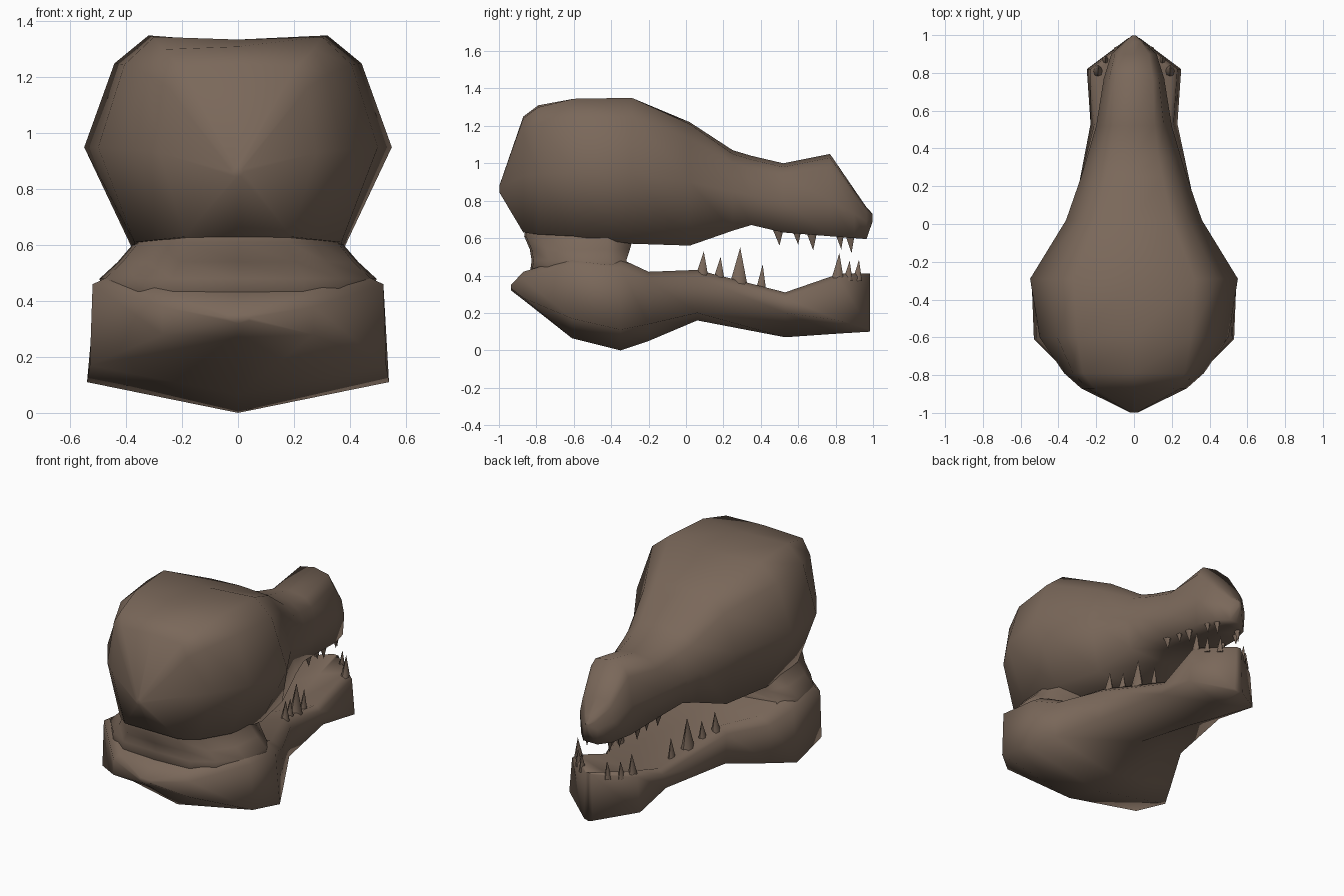
import bpy, bmesh, math

hide = bpy.data.materials.new("brown hide")
hide.diffuse_color = (0.195, 0.138, 0.102, 1)


def finish(bm, name, angle):
    bmesh.ops.recalc_face_normals(bm, faces=bm.faces)
    me = bpy.data.meshes.new(name)
    bm.to_mesh(me)
    bm.free()
    me.materials.append(hide)
    ob = bpy.data.objects.new(name, me)
    bpy.context.collection.objects.link(ob)
    bpy.ops.object.select_all(action='DESELECT')
    ob.select_set(True)
    bpy.context.view_layer.objects.active = ob
    bpy.ops.object.shade_smooth_by_angle(angle=math.radians(angle))
    return ob


def loft(name, sections, place, angle=100):
    """Skin mirrored half sections [(station, [(x, v), ...])]; place maps x, v, station to 3D."""
    bm = bmesh.new()
    rings = []
    for s, half in sections:
        pts = half + [(-x, v) for x, v in half[-2:0:-1]]
        rings.append([bm.verts.new(place(x, v, s)) for x, v in pts])
    n = len(rings[0])
    for a, b in zip(rings, rings[1:]):
        for i in range(n):
            j = (i + 1) % n
            bm.faces.new((a[i], a[j], b[j], b[i]))
    bm.faces.new(rings[0])
    bm.faces.new(rings[-1])
    return finish(bm, name, angle)


def along_y(x, v, s):
    return (x, s, v)


def along_z(x, v, s):
    return (x, v, s)


# upper skull: y, centre top, crest x/z, widest x/z, lower edge x/z
skull = [
    (-0.998, 0.88, 0.01, 0.875, 0.02, 0.86, 0.01, 0.845),
    (-0.87, 1.25, 0.21, 1.24, 0.28, 0.93, 0.19, 0.63),
    (-0.79, 1.31, 0.27, 1.30, 0.37, 0.94, 0.28, 0.62),
    (-0.60, 1.335, 0.30, 1.345, 0.50, 0.95, 0.37, 0.61),
    (-0.29, 1.325, 0.32, 1.35, 0.55, 0.95, 0.37, 0.57),
    (0.02, 1.22, 0.20, 1.21, 0.36, 0.90, 0.30, 0.56),
    (0.25, 1.07, 0.15, 1.05, 0.28, 0.85, 0.24, 0.64),
    (0.35, 1.04, 0.13, 1.02, 0.25, 0.83, 0.22, 0.67),
    (0.52, 1.00, 0.11, 0.98, 0.20, 0.80, 0.17, 0.63),
    (0.77, 1.05, 0.10, 1.03, 0.16, 0.80, 0.15, 0.61),
    (0.90, 0.86, 0.08, 0.85, 0.12, 0.73, 0.11, 0.60),
    (0.965, 0.765, 0.035, 0.76, 0.05, 0.69, 0.05, 0.595),
    (0.998, 0.73, 0.01, 0.725, 0.01, 0.71, 0.01, 0.69),
]
loft("skull", [(y, [(0, zt), (cx, zc),
                    (cx + 0.53 * (w - cx), zc - 0.25 * (zc - zw)),
                    (w, zw), (wl, zl), (0, zl)])
               for y, zt, cx, zc, w, zw, wl, zl in skull], along_y)

# lower jaw: y, mouth floor z, rim z, outer x/z, lower edge x/z, keel z
jaw = [
    (-0.935, 0.35, 0.35, 0.04, 0.34, 0.04, 0.33, 0.32),
    (-0.87, 0.42, 0.42, 0.27, 0.38, 0.27, 0.28, 0.27),
    (-0.61, 0.50, 0.50, 0.52, 0.46, 0.53, 0.17, 0.065),
    (-0.35, 0.47, 0.49, 0.51, 0.44, 0.54, 0.11, 0.0),
    (-0.20, 0.40, 0.42, 0.45, 0.38, 0.46, 0.14, 0.05),
    (0.06, 0.37, 0.43, 0.33, 0.39, 0.32, 0.20, 0.16),
    (0.53, 0.26, 0.31, 0.21, 0.28, 0.23, 0.20, 0.07),
    (0.82, 0.35, 0.41, 0.23, 0.38, 0.25, 0.16, 0.09),
    (0.985, 0.41, 0.41, 0.02, 0.405, 0.03, 0.11, 0.10),
]
loft("lower_jaw", [(y, [(0, zf), (0.84 * w, zt), (w, zr), (wb, zb), (0, zk)])
                   for y, zf, zt, w, zr, wb, zb, zk in jaw], along_y)

# flared jaw hinge between skull and jaw: z, half width, back y, front y
hinge = [(0.70, 0.34, -0.85, -0.28), (0.61, 0.37, -0.865, -0.28),
         (0.54, 0.43, -0.835, -0.30), (0.48, 0.495, -0.825, -0.32),
         (0.38, 0.48, -0.84, -0.24)]
loft("jaw_hinge", [(z, [(0, yb), (0.48 * w, yb + 0.01), (0.74 * w, yb + 0.09),
                        (0.96 * w, -0.61), (w, -0.42), (0.86 * w, yf), (0, yf)])
                   for z, w, yb, yf in hinge], along_z)


def teeth(name, rows):
    """Mirrored cones: x, y, base z, tip z, radius."""
    bm = bmesh.new()
    sides = 8
    for x, y, zb, zt, r in rows:
        for s in (-1, 1):
            base = [bm.verts.new((s * x + r * 0.8 * math.cos(2 * math.pi * i / sides),
                                  y + r * math.sin(2 * math.pi * i / sides), zb))
                    for i in range(sides)]
            tip = bm.verts.new((s * x, y + 0.01, zt))
            for i in range(sides):
                bm.faces.new((base[i], base[(i + 1) % sides], tip))
            bm.faces.new(base)
    finish(bm, name, 50)


teeth("upper_teeth", [(0.15, 0.49, 0.68, 0.56, 0.04), (0.14, 0.59, 0.66, 0.565, 0.03),
                      (0.13, 0.67, 0.66, 0.535, 0.037), (0.11, 0.82, 0.64, 0.54, 0.028),
                      (0.08, 0.875, 0.64, 0.52, 0.03)])
teeth("lower_teeth", [(0.27, 0.085, 0.40, 0.53, 0.033), (0.24, 0.175, 0.38, 0.50, 0.03),
                      (0.21, 0.28, 0.34, 0.55, 0.05), (0.18, 0.40, 0.31, 0.46, 0.03),
                      (0.19, 0.81, 0.38, 0.52, 0.033), (0.15, 0.865, 0.37, 0.48, 0.026),
                      (0.09, 0.915, 0.37, 0.485, 0.026)])
